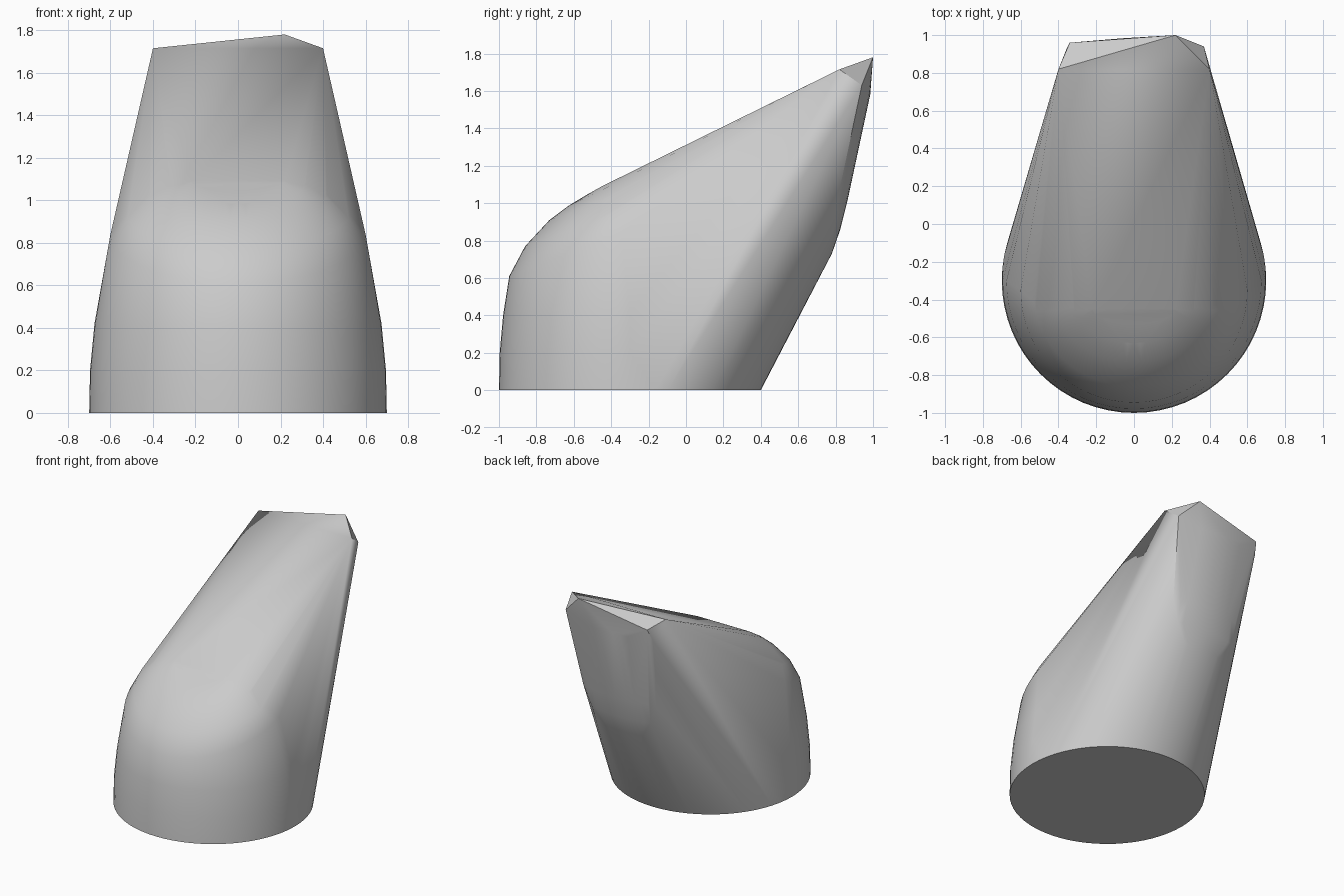
import bpy, bmesh
from math import sin, cos, pi

if "Cube" in bpy.data.objects:
    bpy.data.objects.remove(bpy.data.objects["Cube"])

grey = bpy.data.materials.new("plain grey")
grey.use_nodes = True
grey.diffuse_color = (0.6, 0.6, 0.6, 1)
grey.node_tree.nodes["Principled BSDF"].inputs["Base Color"].default_value = (0.6, 0.6, 0.6, 1)


def front_arc(half_width, y_side, z_side, y_front, z_front, steps=32):
    """Half ellipse running round the front, rising towards both sides."""
    pts = []
    for i in range(steps + 1):
        t = pi * (i / steps - 0.5)
        pts.append((half_width * sin(t),
                    y_side + (y_front - y_side) * cos(t),
                    z_side + (z_front - z_side) * cos(t)))
    return pts


# Round foot
points = [(0.7 * cos(a), -0.3 + 0.7 * sin(a), 0) for a in (2 * pi * i / 64 for i in range(64))]

# Front wall up to the crease, then the rounded shoulder above it
for ring in ((0.696, -0.3, 0.2, -0.996, 0.2),
             (0.675, -0.3, 0.42, -0.978, 0.4),
             (0.6, -0.35, 0.84, -0.945, 0.61),
             (0.53, -0.37, 0.95, -0.86, 0.77),
             (0.42, -0.39, 1.04, -0.73, 0.91),
             (0.32, -0.42, 1.085, -0.63, 0.985),
             (0.22, -0.45, 1.09, -0.53, 1.045)):
    points += front_arc(*ring)

# Tip: top corners, peak and back corners
points += [(-0.4, 0.82, 1.715), (0.4, 0.82, 1.715), (0.22, 1.0, 1.78),
           (-0.34, 0.96, 1.67), (0.37, 0.94, 1.63)]

# Curved pad on the back, as rows bowed across the width
for half_width, y_edge, y_mid, z in ((0.16, 0.76, 0.78, 0.73), (0.25, 0.79, 0.825, 0.86),
                                     (0.31, 0.81, 0.865, 1.02), (0.34, 0.86, 0.925, 1.3),
                                     (0.36, 0.92, 0.985, 1.58)):
    for i in range(13):
        u = i / 6 - 1
        points.append((half_width * u, y_mid + (y_edge - y_mid) * u * u, z))

# Skin the sections into one solid
bm = bmesh.new()
for p in points:
    bm.verts.new(p)
hull = bmesh.ops.convex_hull(bm, input=bm.verts[:])
loose = [v for v in bm.verts if not v.link_faces]
bmesh.ops.delete(bm, geom=loose, context="VERTS")
bmesh.ops.dissolve_limit(bm, angle_limit=0.002, verts=bm.verts[:], edges=bm.edges[:])
bmesh.ops.recalc_face_normals(bm, faces=bm.faces[:])
mesh = bpy.data.meshes.new("slanted_body")
bm.to_mesh(mesh)
bm.free()

body = bpy.data.objects.new("slanted_body", mesh)
bpy.context.collection.objects.link(body)
mesh.materials.append(grey)
bpy.context.view_layer.objects.active = body
body.select_set(True)
bpy.ops.object.shade_smooth_by_angle(angle=0.45)
